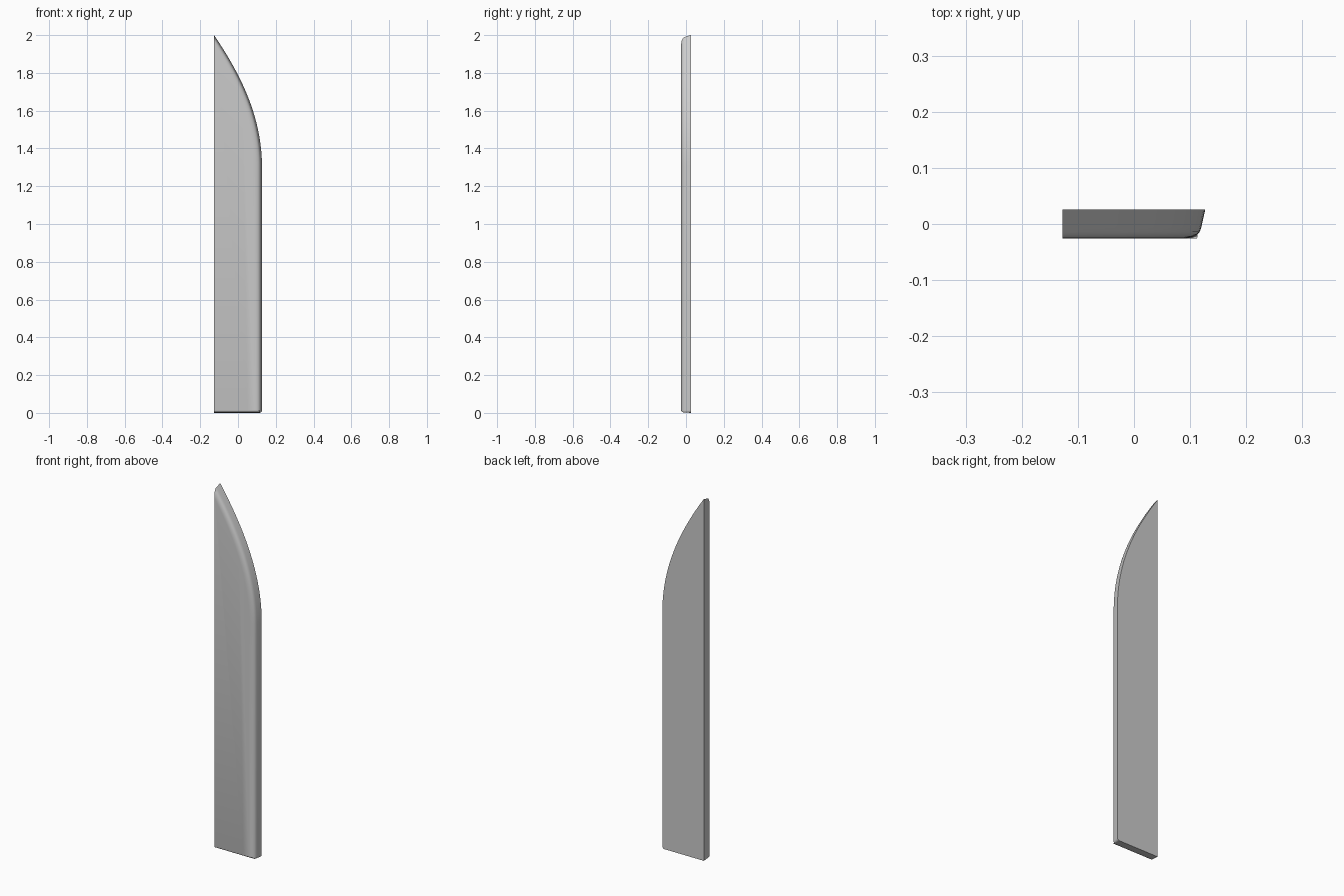
import bpy, bmesh, math
from mathutils import Vector

if "Cube" in bpy.data.objects:
    bpy.data.objects.remove(bpy.data.objects["Cube"])

LEFT, RIGHT, HALF_T = -0.127, 0.127, 0.026


def bezier(a, b, c, d, t):
    u = 1 - t
    return a * u**3 + b * 3 * u * u * t + c * 3 * u * t * t + d * t**3


# Back outline (x, z): bottom edge, small rounded corner, straight edge, curved tip.
# It overshoots the flat left side, which is trimmed afterwards.
outline = [Vector((LEFT - 0.1, 0)), Vector((0.05, 0))]
r = 0.014
for i in range(6):
    a = -math.pi / 2 + i / 5 * math.pi / 2
    outline.append(Vector((RIGHT - r + r * math.cos(a), r + r * math.sin(a))))
curve = [Vector(p) for p in ((RIGHT, 1.3), (RIGHT, 1.55), (0.03, 1.77), (LEFT, 2.0))]
n = 28
outline += [bezier(*curve, i / n) for i in range(n + 1)]
outline.append(outline[-1] + (curve[3] - curve[2]).normalized() * 0.12)


def inset(i, d):
    """Move outline point i inwards; less along the bottom and near the tip."""
    p = outline[i]
    a = outline[max(i - 1, 0)]
    b = outline[min(i + 1, len(outline) - 1)]
    t = (b - a).normalized()
    normal = Vector((t.y, -t.x))
    if normal.y < 0:
        normal.y *= 0.3
    taper = 1 - 0.25 * max(0, min(1, (p.y - 1.3) / 0.7))
    return p - normal * d * taper


# Cross-section of the rounded edge: (inset, y) from back to front
section = [(0, HALF_T), (0.003, 0.012), (0.007, -0.006), (0.010, -0.014),
           (0.015, -0.019), (0.022, -0.0225), (0.031, -0.025), (0.042, -HALF_T)]

bm = bmesh.new()
rings = []
for d, y in section:
    ring = []
    for i in range(len(outline)):
        p = inset(i, d)
        ring.append(bm.verts.new((p.x, y, p.y)))
    rings.append(ring)
for a, b in zip(rings, rings[1:]):
    for i in range(len(a)):
        j = (i + 1) % len(a)
        bm.faces.new((a[i], a[j], b[j], b[i]))
bm.faces.new(rings[0])
bm.faces.new(rings[-1])

# Trim the left side flat and cap it
cut = bmesh.ops.bisect_plane(bm, geom=bm.verts[:] + bm.edges[:] + bm.faces[:],
                             plane_co=(LEFT, 0, 0), plane_no=(-1, 0, 0), clear_outer=True)
edges = [e for e in bm.edges if e.is_boundary]
bmesh.ops.holes_fill(bm, edges=edges, sides=0)
bmesh.ops.recalc_face_normals(bm, faces=bm.faces[:])

mesh = bpy.data.meshes.new("blade_panel")
bm.to_mesh(mesh)
bm.free()
panel = bpy.data.objects.new("blade_panel", mesh)
bpy.context.collection.objects.link(panel)
bpy.context.view_layer.objects.active = panel
panel.select_set(True)
bpy.ops.object.shade_smooth_by_angle(angle=math.radians(35))
